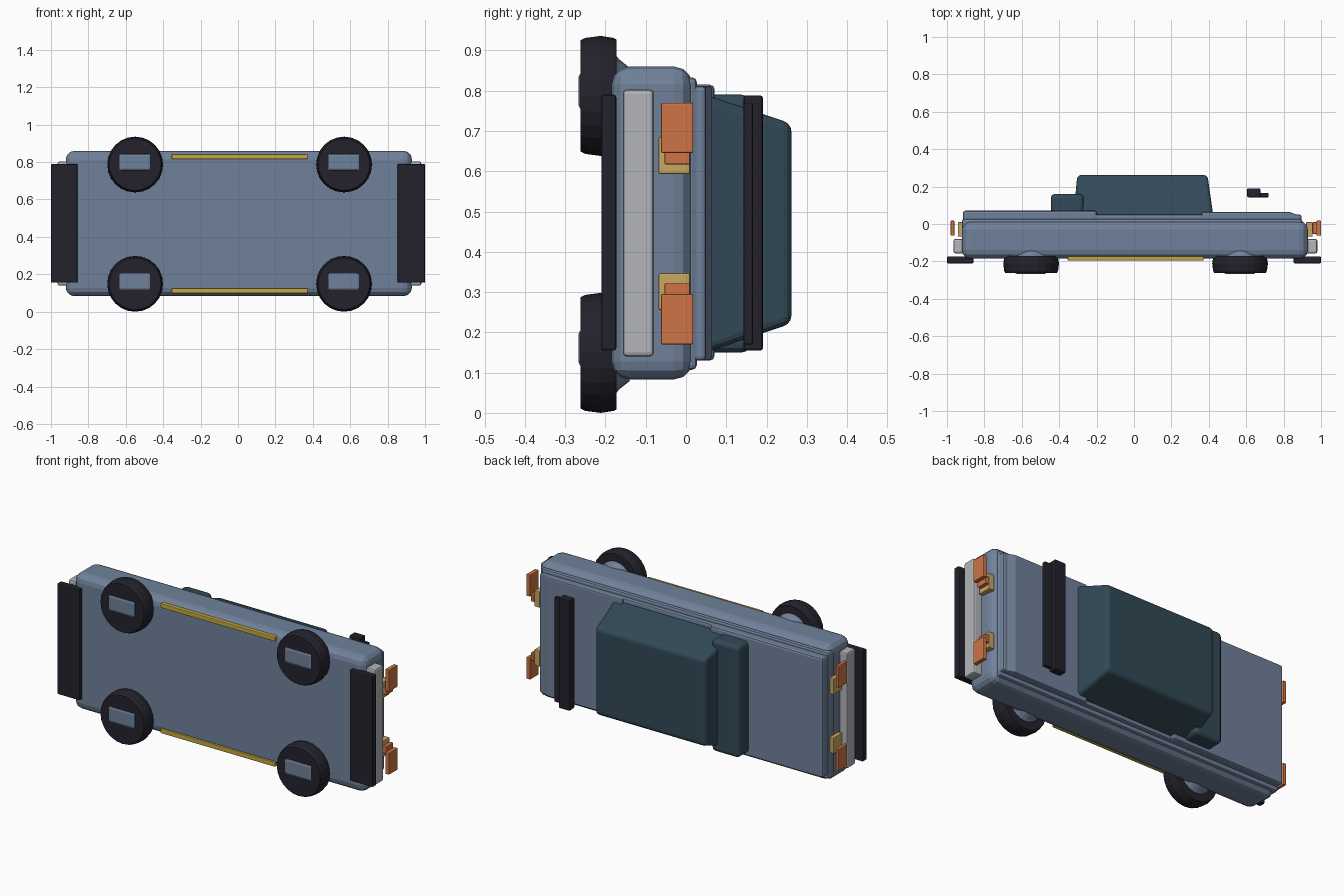
import bpy, bmesh, math
from mathutils import Matrix, Vector

if "Cube" in bpy.data.objects:
    bpy.data.objects.remove(bpy.data.objects["Cube"])

ZC = 0.47  # mid plane of the car, which lies on its side with its roof to +y


def material(name, rgb):
    m = bpy.data.materials.new(name)
    m.diffuse_color = (*rgb, 1)
    m.use_nodes = True
    m.node_tree.nodes["Principled BSDF"].inputs["Base Color"].default_value = m.diffuse_color
    return m


BLUE = material("slate_blue", (0.163, 0.222, 0.325))
GLASS = material("dark_teal", (0.032, 0.068, 0.095))
BLACK = material("near_black", (0.017, 0.016, 0.025))
GOLD = material("trim_gold", (0.56, 0.39, 0.05))
AMBER = material("lamp_yellow", (0.58, 0.39, 0.12))
ORANGE = material("lamp_orange", (0.62, 0.175, 0.06))
SILVER = material("silver", (0.45, 0.46, 0.48))


def finish(name, bm, mat, bevel=0.0, segments=2):
    bmesh.ops.recalc_face_normals(bm, faces=bm.faces)
    me = bpy.data.meshes.new(name)
    bm.to_mesh(me)
    bm.free()
    me.materials.append(mat)
    ob = bpy.data.objects.new(name, me)
    bpy.context.collection.objects.link(ob)
    if bevel:
        mod = ob.modifiers.new("rounded_edges", "BEVEL")
        mod.width = bevel
        mod.segments = segments
        mod.limit_method = "ANGLE"
    return ob


def box(name, x, y, z, mat, bevel=0.006, segments=2):
    bm = bmesh.new()
    bmesh.ops.create_cube(bm, size=1)
    for v in bm.verts:
        v.co = [(a + b) / 2 + c * (b - a) for (a, b), c in zip((x, y, z), v.co)]
    return finish(name, bm, mat, bevel, segments)


def prism(name, outline, z, mat, bevel):
    """Extrude an x, y outline across the width of the car."""
    bm = bmesh.new()
    face = bm.faces.new([bm.verts.new((px, py, z[0])) for px, py in outline])
    out = bmesh.ops.extrude_face_region(bm, geom=[face])
    moved = [g for g in out["geom"] if isinstance(g, bmesh.types.BMVert)]
    bmesh.ops.translate(bm, verts=moved, vec=(0, 0, z[1] - z[0]))
    return finish(name, bm, mat, bevel)


def lathe(name, profile, centre, mat, sides=24):
    """Closed turned solid around an axis along y, from (radius, y) points."""
    bm = bmesh.new()
    rings = [[bm.verts.new((centre[0] + r * math.cos(2 * math.pi * i / sides), y,
                            centre[1] + r * math.sin(2 * math.pi * i / sides)))
              for i in range(sides)] for r, y in profile]
    for a, b in zip(rings, rings[1:]):
        for i in range(sides):
            j = (i + 1) % sides
            bm.faces.new((a[i], a[j], b[j], b[i]))
    bm.faces.new(rings[0])
    bm.faces.new(rings[-1])
    return finish(name, bm, mat)


def mirrored(z):
    """The z span and its mirror image across the mid plane."""
    return (("right", z), ("left", (2 * ZC - z[1], 2 * ZC - z[0])))


# Body shell and stepped upper deck
box("body", (-0.92, 0.93), (-0.185, 0.015), (0.083, 0.86), BLUE, 0.045, 3)
box("shoulder", (-0.92, 0.9), (-0.03, 0.027), (0.107, 0.833), BLUE, 0.012)
box("deck", (-0.91, 0.895), (0.0, 0.05), (0.13, 0.812), BLUE, 0.01)
box("hood", (-0.915, -0.2), (0.01, 0.071), (0.13, 0.815), BLUE, 0.012)
prism("trunk", [(0.36, 0.01), (0.9, 0.01), (0.89, 0.042), (0.83, 0.065), (0.36, 0.065)],
      (0.13, 0.812), BLUE, 0.008)

# Cabin: tapered block with a lower step ahead of it
bm = bmesh.new()
bmesh.ops.create_cube(bm, size=2)
for v in bm.verts:
    top = v.co.y > 0
    x = (-0.303, 0.393) if top else (-0.325, 0.425)
    half = 0.248 if top else 0.325
    v.co = Vector((x[1] if v.co.x > 0 else x[0], 0.262 if top else 0.035,
                   ZC + half * (1 if v.co.z > 0 else -1)))
finish("cabin", bm, GLASS, 0.02, 3)
box("cabin_step", (-0.445, -0.27), (0.03, 0.16), (0.15, 0.79), GLASS, 0.022, 3)

# Rear wing
box("wing", (0.605, 0.675), (0.143, 0.191), (0.155, 0.788), BLACK)
box("wing_lip", (0.64, 0.72), (0.143, 0.166), (0.17, 0.77), BLACK, 0.004)

# Wheels, hub plates and inner arches
for end, x in (("front", -0.55), ("rear", 0.567)):
    for side, z in (("right", 0.149), ("left", 0.787)):
        tag = end + "_" + side
        lathe("wheel_" + tag, [(0.138, -0.262), (0.144, -0.25), (0.149, -0.212),
                               (0.144, -0.18), (0.14, -0.172)], (x, z), BLACK)
        lathe("axle_" + tag, [(0.105, -0.178), (0.09, -0.165), (0.07, -0.14)], (x, z), BLUE)
        zh = z + 0.012
        box("hub_" + tag, (x - 0.087, x + 0.083), (-0.267, -0.24), (zh - 0.046, zh + 0.046),
            BLUE, 0.012)

# Gold sill strips
for side, z in mirrored((0.098, 0.124)):
    box("sill_strip_" + side, (-0.355, 0.372), (-0.195, -0.165), z, GOLD, 0.004)

# Bumpers and low splitters at both ends
box("front_splitter", (-1.0, -0.858), (-0.21, -0.173), (0.155, 0.79), BLACK)
box("rear_splitter", (0.853, 1.0), (-0.21, -0.173), (0.155, 0.79), BLACK)
box("front_bumper", (-0.965, -0.9), (-0.157, -0.08), (0.14, 0.803), SILVER, 0.01)
box("rear_bumper", (0.91, 0.98), (-0.157, -0.08), (0.14, 0.803), SILVER, 0.01)

# Lamp clusters
for end, lamp, small, large in (
        ("front", (-0.942, -0.905), (-0.965, -0.945), (-0.98, -0.96)),
        ("rear", (0.92, 0.955), (0.955, 0.978), (0.975, 1.0))):
    for side, z in mirrored((0.255, 0.347)):
        box(f"{end}_lamp_{side}", lamp, (-0.068, 0.01), z, AMBER, 0.004)
    for side, z in mirrored((0.17, 0.295)):
        box(f"{end}_marker_{side}", large, (-0.062, 0.018), z, ORANGE, 0.004)
    if end == "rear":
        for side, z in mirrored((0.28, 0.323)):
            box(f"{end}_small_marker_{side}", small, (-0.053, 0.01), z, ORANGE, 0.003)
